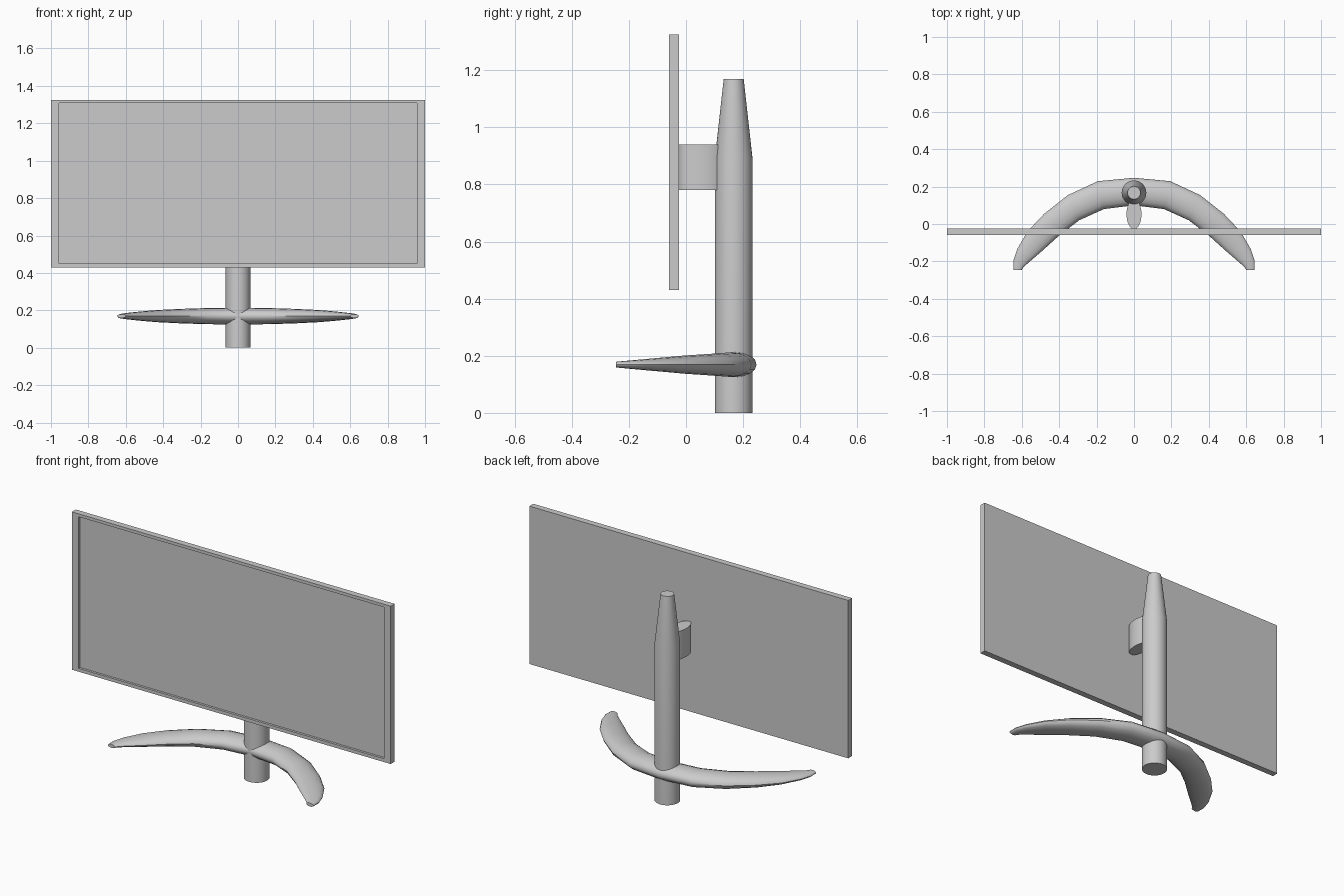
import bpy, bmesh
from math import cos, sin, pi, radians

if "Cube" in bpy.data.objects:
    bpy.data.objects.remove(bpy.data.objects["Cube"])


def make_object(name, bm, smooth=None):
    bmesh.ops.recalc_face_normals(bm, faces=bm.faces)
    mesh = bpy.data.meshes.new(name)
    bm.to_mesh(mesh)
    bm.free()
    obj = bpy.data.objects.new(name, mesh)
    bpy.context.collection.objects.link(obj)
    if smooth:
        bpy.ops.object.select_all(action='DESELECT')
        bpy.context.view_layer.objects.active = obj
        obj.select_set(True)
        bpy.ops.object.shade_smooth_by_angle(angle=radians(smooth))
    return obj


def loft(name, rings, smooth):
    """Skin a list of equal-length point rings and cap both ends."""
    bm = bmesh.new()
    loops = [[bm.verts.new(p) for p in ring] for ring in rings]
    n = len(loops[0])
    for a, b in zip(loops, loops[1:]):
        for i in range(n):
            j = (i + 1) % n
            bm.faces.new((a[i], a[j], b[j], b[i]))
    bm.faces.new(loops[0])
    bm.faces.new(loops[-1])
    return make_object(name, bm, smooth)


def flat_ellipse(cy, rx, ry, z, n=32):
    return [(rx * cos(2 * pi * i / n), cy + ry * sin(2 * pi * i / n), z)
            for i in range(n)]


# Screen: thin slab with a narrow bezel around a recessed front panel
bm = bmesh.new()
bmesh.ops.create_cube(bm, size=1)
for v in bm.verts:
    v.co = (v.co.x * 2, -0.0425 + v.co.y * 0.035, 0.8775 + v.co.z * 0.895)
bm.normal_update()
front = min(bm.faces, key=lambda f: f.normal.y)


def inset(depth):
    bmesh.ops.inset_individual(bm, faces=[front], thickness=0.01)
    for v in front.verts:
        v.co.x = 0.957 if v.co.x > 0 else -0.957
        v.co.z = 1.308 if v.co.z > 0.88 else 0.449
        v.co.y = -0.06 + depth


inset(0)
inset(0.013)
make_object("screen", bm)

# Pole: cylinder with a tapered top
loft("pole", [flat_ellipse(0.167, r, r, z) for r, z in
              ((0.066, 0), (0.066, 0.89), (0.035, 1.17))], 30)

# Mounting arm: upright elliptical block joining pole and screen
loft("mount_arm", [flat_ellipse(0.053, 0.04, 0.08, z) for z in (0.78, 0.94)], 40)

# Crescent foot: outer edge (x, y), inner edge (x, y), half height
half = [
    (0.0, 0.247, 0.0, 0.100, 0.045),
    (0.193, 0.229, 0.160, 0.080, 0.043),
    (0.353, 0.155, 0.293, 0.020, 0.038),
    (0.480, 0.055, 0.400, -0.062, 0.032),
    (0.570, -0.040, 0.490, -0.143, 0.024),
    (0.625, -0.135, 0.560, -0.203, 0.017),
    (0.645, -0.195, 0.590, -0.230, 0.013),
    (0.645, -0.245, 0.600, -0.245, 0.010),
]
stations = [(-ox, oy, -ix, iy, h) for ox, oy, ix, iy, h in half[:0:-1]] + half
rings = []
for ox, oy, ix, iy, h in stations:
    cx, cy = (ox + ix) / 2, (oy + iy) / 2
    ring = []
    for k in range(16):
        c, s = cos(pi * k / 8), sin(pi * k / 8)
        ring.append((cx + (ox - cx) * c, cy + (oy - cy) * c, 0.169 + h * s))
    rings.append(ring)
loft("crescent_foot", rings, 40)
